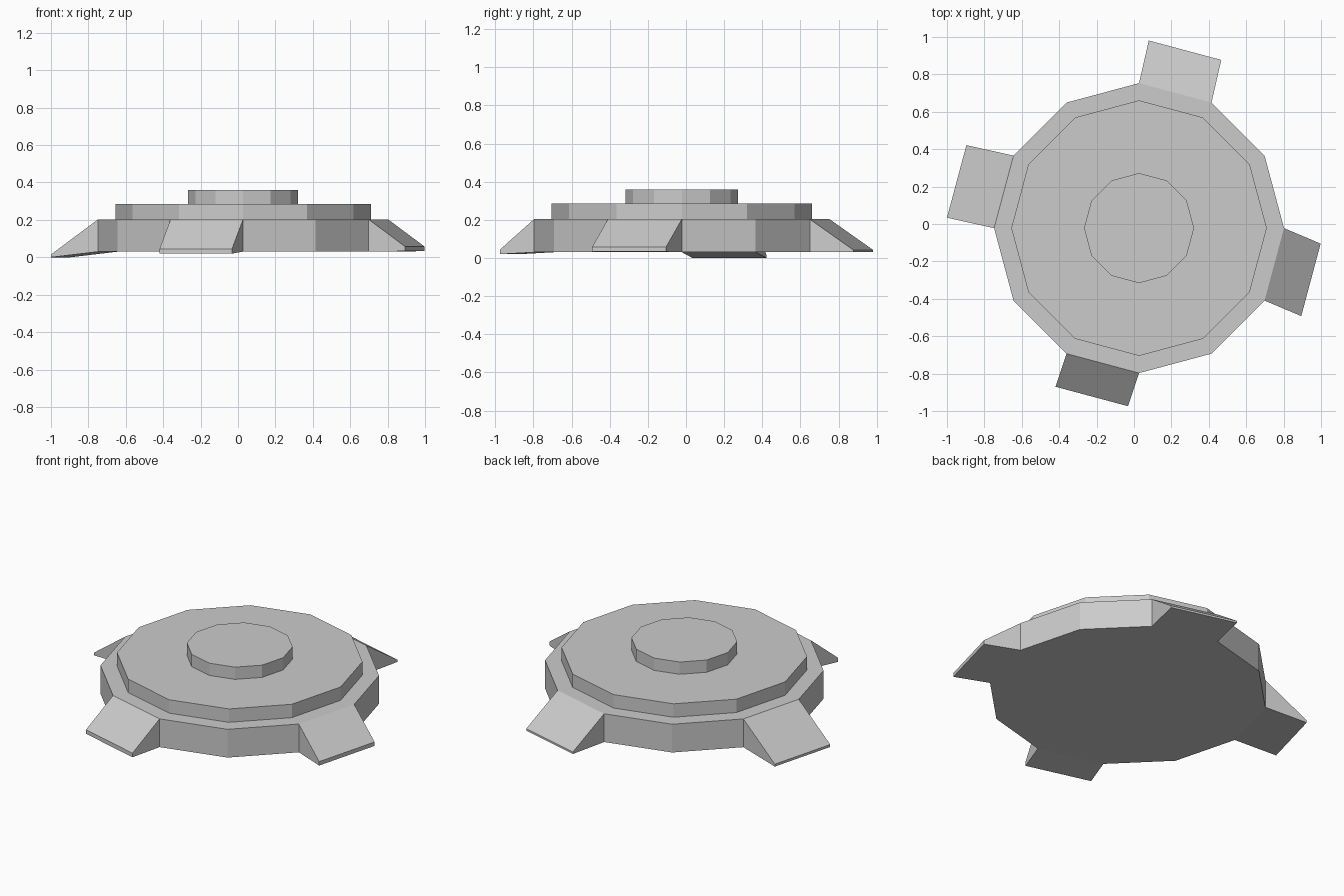
import bpy, bmesh
from math import sin, cos, radians

if "Cube" in bpy.data.objects:
    bpy.data.objects.remove(bpy.data.objects["Cube"])

SIDES = 12
CX, CY = 0.027, -0.022

# Stepped profile of the disc: (radius, height)
PROFILE = [(0.775, 0.03), (0.775, 0.203), (0.683, 0.203),
           (0.683, 0.285), (0.294, 0.285), (0.294, 0.36)]

# Sloped feet: side index -> (outward x, outward y, lip bottom z, lip top z)
FEET = {2: (0.052, 0.228, 0.03, 0.042),
        5: (-0.252, 0.056, 0.0, 0.015),
        8: (-0.059, -0.177, 0.02, 0.045),
        11: (0.196, -0.083, 0.033, 0.057)}


def add_ring(bm, radius, z):
    angles = [radians(360 * i / SIDES) for i in range(SIDES)]
    return [bm.verts.new((CX + radius * cos(a), CY + radius * sin(a), z))
            for a in angles]


def bridge(bm, low, high):
    for i in range(len(low)):
        j = (i + 1) % len(low)
        bm.faces.new((low[i], low[j], high[j], high[i]))


bm = bmesh.new()
rings = [add_ring(bm, r, z) for r, z in PROFILE]

# Flat underside and top cap
bm.faces.new(rings[0][::-1])
bm.faces.new(rings[-1])

# Upper tiers
for low, high in zip(rings[1:], rings[2:]):
    bridge(bm, low, high)

# Lower wall, pulled outward into a wedge foot on every third side
low, high = rings[0], rings[1]
for i in range(SIDES):
    j = (i + 1) % SIDES
    root = [low[i], low[j], high[j], high[i]]
    if i in FEET:
        dx, dy, z0, z1 = FEET[i]
        tip = [bm.verts.new((v.co.x + dx, v.co.y + dy, z))
               for v, z in zip(root, (z0, z0, z1, z1))]
        bridge(bm, root, tip)
        bm.faces.new(tip)
    else:
        bm.faces.new(root)

bmesh.ops.recalc_face_normals(bm, faces=bm.faces[:])
mesh = bpy.data.meshes.new("stepped_disc_base")
bm.to_mesh(mesh)
bm.free()
obj = bpy.data.objects.new("stepped_disc_base", mesh)
bpy.context.collection.objects.link(obj)
